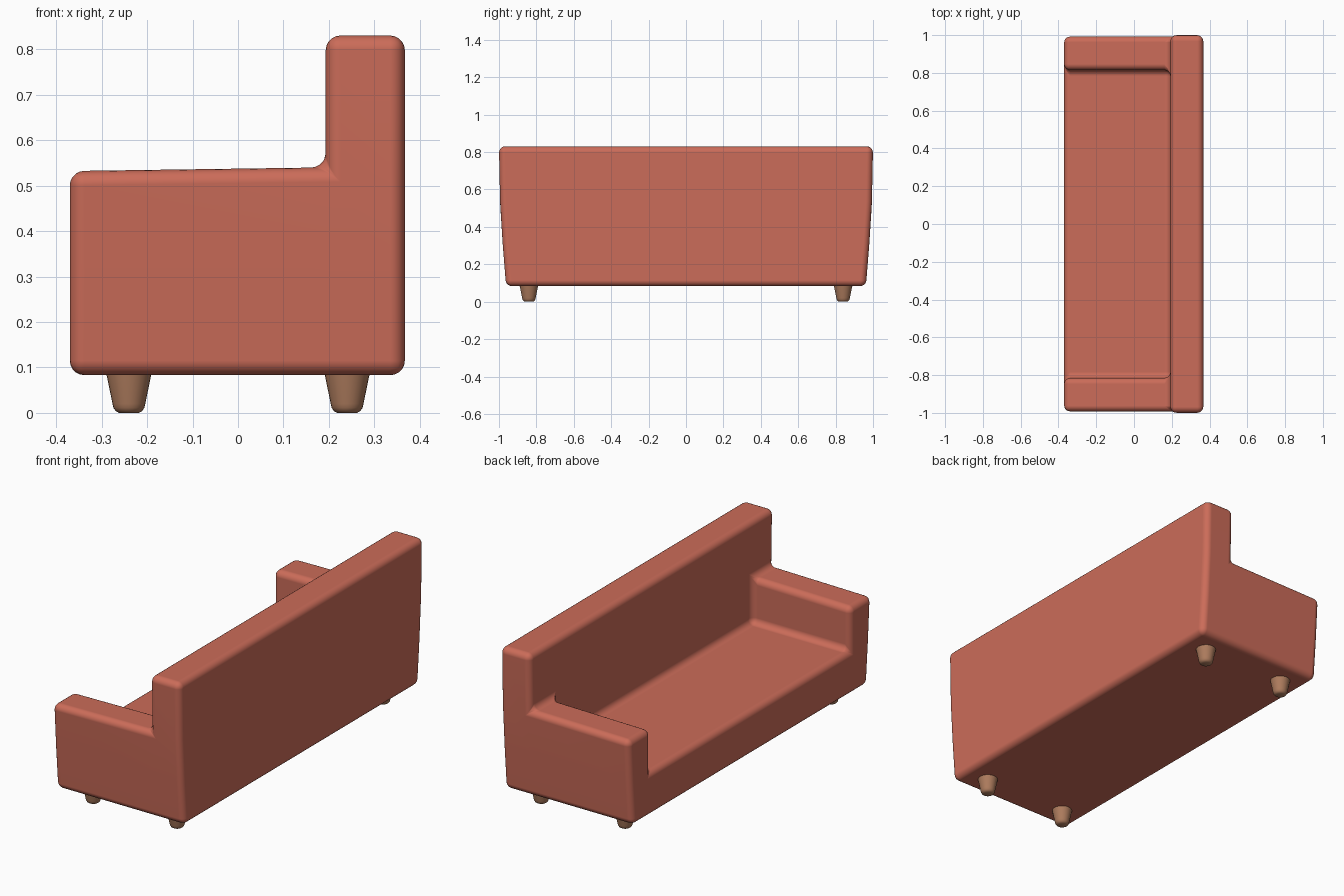
import bpy, bmesh
from itertools import product

if "Cube" in bpy.data.objects:
    bpy.data.objects.remove(bpy.data.objects["Cube"])


def material(name, color):
    m = bpy.data.materials.new(name)
    m.diffuse_color = color
    m.use_nodes = True
    m.node_tree.nodes["Principled BSDF"].inputs["Base Color"].default_value = m.diffuse_color
    return m


def add_object(name, bm, mat):
    me = bpy.data.meshes.new(name)
    bm.to_mesh(me)
    bm.free()
    for p in me.polygons:
        p.use_smooth = True
    me.materials.append(mat)
    ob = bpy.data.objects.new(name, me)
    bpy.context.collection.objects.link(ob)
    return ob


fabric = material("coral_fabric", (0.6, 0.15, 0.1, 1))
wood = material("wood", (0.42, 0.2, 0.11, 1))

# Sofa body: block cells for base, arms and backrest, keeping only outer faces
X = [-0.37, 0.193, 0.367]
Y = [-1.0, -0.815, 0.815, 1.0]
Z = [0.083, 0.308, 0.536, 0.83]
TAPER = [0.962, 0.98, 0.994, 1.0]      # outer half length at each height
solid = {(i, j, k) for i, j, k in product(range(2), range(3), range(3))
         if k == 0 or i == 1 or (k == 1 and j != 1)}

bm = bmesh.new()
verts = {}


def vert(c):
    if c not in verts:
        i, j, k = c
        y = Y[j] * TAPER[k] if j in (0, 3) else Y[j]
        z = Z[k] + (0.004 * (2 * i - 1) if k == 2 and i < 2 else 0)
        verts[c] = bm.verts.new((X[i], y, z))
    return verts[c]


for cell in solid:
    for axis, side in product(range(3), (0, 1)):
        near = list(cell)
        near[axis] += 2 * side - 1
        if tuple(near) in solid:
            continue
        u, v = (axis + 1) % 3, (axis + 2) % 3
        ring = []
        for du, dv in ((0, 0), (1, 0), (1, 1), (0, 1)):
            c = list(cell)
            c[axis] += side
            c[u] += du
            c[v] += dv
            ring.append(vert(tuple(c)))
        bm.faces.new(ring if side else ring[::-1])
bmesh.ops.recalc_face_normals(bm, faces=bm.faces)

body = add_object("sofa_body", bm, fabric)
bev = body.modifiers.new("soft_edges", 'BEVEL')
bev.width = 0.032
bev.segments = 5
bev.limit_method = 'ANGLE'
bev.angle_limit = 0.7
bev.harden_normals = True

# Tapered round legs: (radius, height) rings
PROFILE = [(0.052, 0.1), (0.049, 0.083), (0.036, 0.02), (0.034, 0.011),
           (0.029, 0.004), (0.022, 0.0)]


def leg(name, x, y):
    bm = bmesh.new()
    bmesh.ops.create_circle(bm, cap_ends=True, segments=24, radius=PROFILE[0][0])
    bmesh.ops.translate(bm, verts=bm.verts, vec=(0, 0, PROFILE[0][1]))
    top = bm.faces[:][0]
    ring = top.edges[:]
    for (r0, _), (r, z) in zip(PROFILE, PROFILE[1:]):
        ext = bmesh.ops.extrude_edge_only(bm, edges=ring)["geom"]
        ring = [g for g in ext if isinstance(g, bmesh.types.BMEdge)]
        for w in (g for g in ext if isinstance(g, bmesh.types.BMVert)):
            w.co = (w.co.x * r / r0, w.co.y * r / r0, z)
    bmesh.ops.contextual_create(bm, geom=ring)
    bmesh.ops.recalc_face_normals(bm, faces=bm.faces)
    ob = add_object(name, bm, wood)
    ob.location = (x, y, 0)
    bpy.context.view_layer.objects.active = ob
    ob.select_set(True)
    bpy.ops.object.shade_smooth_by_angle(angle=0.8)
    ob.select_set(False)


for xn, x in (("left", -0.24), ("right", 0.24)):
    for yn, y in (("front", -0.84), ("back", 0.84)):
        leg(f"{yn}_{xn}_leg", x, y)
